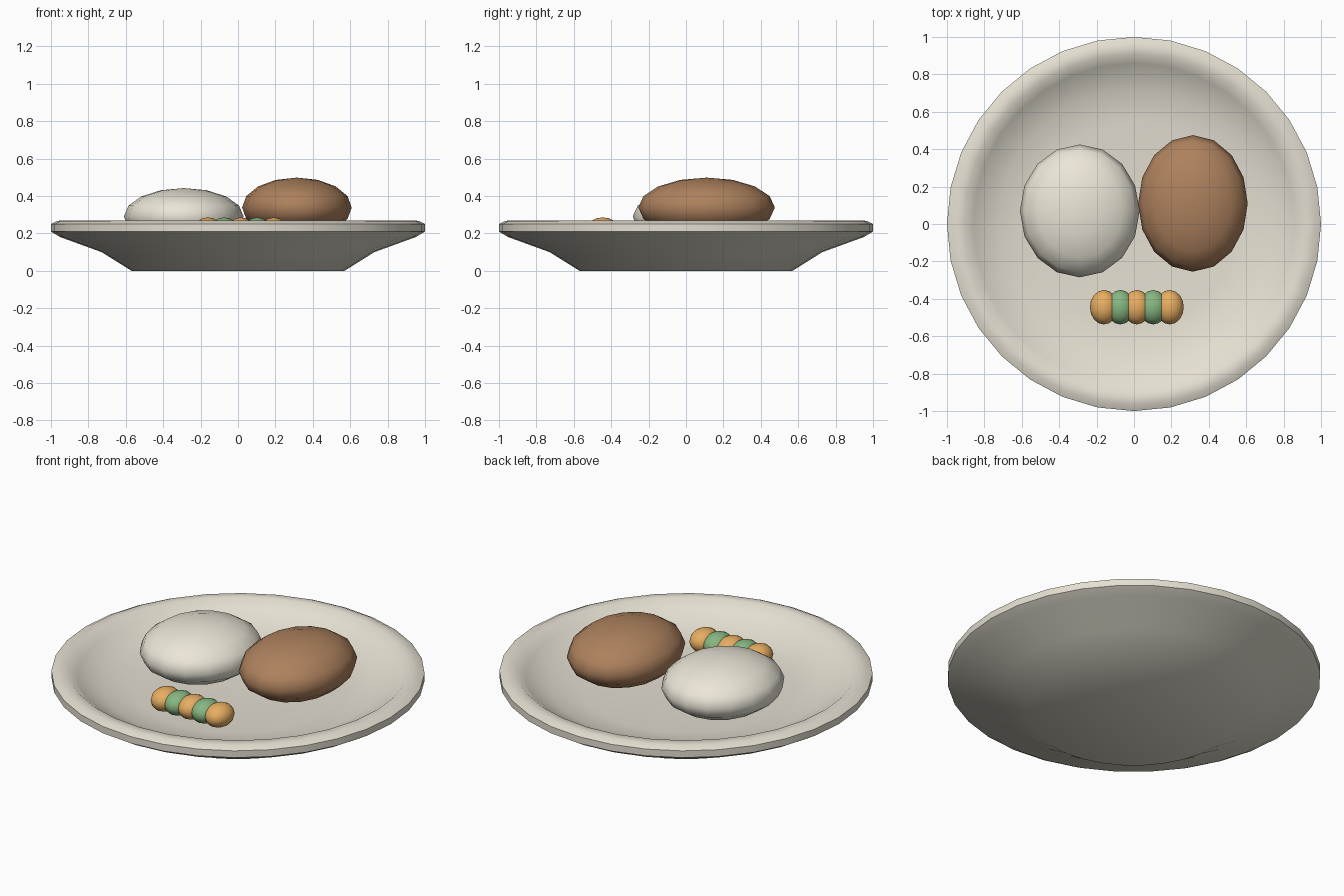
import bpy, bmesh, math
from mathutils import Matrix

if "Cube" in bpy.data.objects:
    bpy.data.objects.remove(bpy.data.objects["Cube"])


def material(name, rgb):
    m = bpy.data.materials.new(name)
    m.diffuse_color = (*rgb, 1)
    m.use_nodes = True
    m.node_tree.nodes["Principled BSDF"].inputs["Base Color"].default_value = m.diffuse_color
    return m


def finish(name, bm, mat, angle):
    bmesh.ops.recalc_face_normals(bm, faces=bm.faces[:])
    me = bpy.data.meshes.new(name)
    bm.to_mesh(me)
    bm.free()
    me.materials.append(mat)
    ob = bpy.data.objects.new(name, me)
    bpy.context.collection.objects.link(ob)
    bpy.context.view_layer.objects.active = ob
    bpy.ops.object.select_all(action='DESELECT')
    ob.select_set(True)
    bpy.ops.object.shade_smooth_by_angle(angle=math.radians(angle))
    return ob


def lathe(name, profile, sides, mat):
    bm = bmesh.new()
    vs = [bm.verts.new((r, 0, z)) for r, z in profile]
    es = [bm.edges.new(p) for p in zip(vs, vs[1:])]
    bmesh.ops.spin(bm, geom=vs + es, cent=(0, 0, 0), axis=(0, 0, 1),
                   angle=math.tau, steps=sides, use_merge=True)
    bmesh.ops.remove_doubles(bm, verts=bm.verts[:], dist=1e-4)
    return finish(name, bm, mat, 50)


def ellipsoid(name, centre, radii, mat, segments=16, rings=8):
    bm = bmesh.new()
    bmesh.ops.create_uvsphere(bm, u_segments=segments, v_segments=rings, radius=1,
                              matrix=Matrix.LocRotScale(centre, None, radii))
    return finish(name, bm, mat, 60)


china = material("china", (0.78, 0.74, 0.64))
cream = material("cream", (0.83, 0.79, 0.68))
brown = material("brown", (0.42, 0.22, 0.11))
orange = material("orange", (0.80, 0.42, 0.12))
green = material("green", (0.24, 0.47, 0.22))

# Plate: underside, rolled rim, then the shallow inside
lathe("plate", [(0, 0), (0.57, 0), (0.73, 0.10), (0.95, 0.18), (1.0, 0.21),
                (1.0, 0.25), (0.965, 0.267), (0.91, 0.27), (0.86, 0.23),
                (0.72, 0.165), (0.55, 0.145), (0, 0.14)], 32, china)

# Large servings
ellipsoid("mashed_potato", (-0.29, 0.07, 0.29), (0.32, 0.355, 0.152), cream)
ellipsoid("meat_portion", (0.315, 0.11, 0.338), (0.293, 0.365, 0.16), brown)

# Row of alternating vegetables
for i in range(5):
    ellipsoid(f"vegetable_{i + 1}", (-0.161 + 0.088 * i, -0.445, 0.219),
              (0.075, 0.092, 0.066), green if i % 2 else orange)
